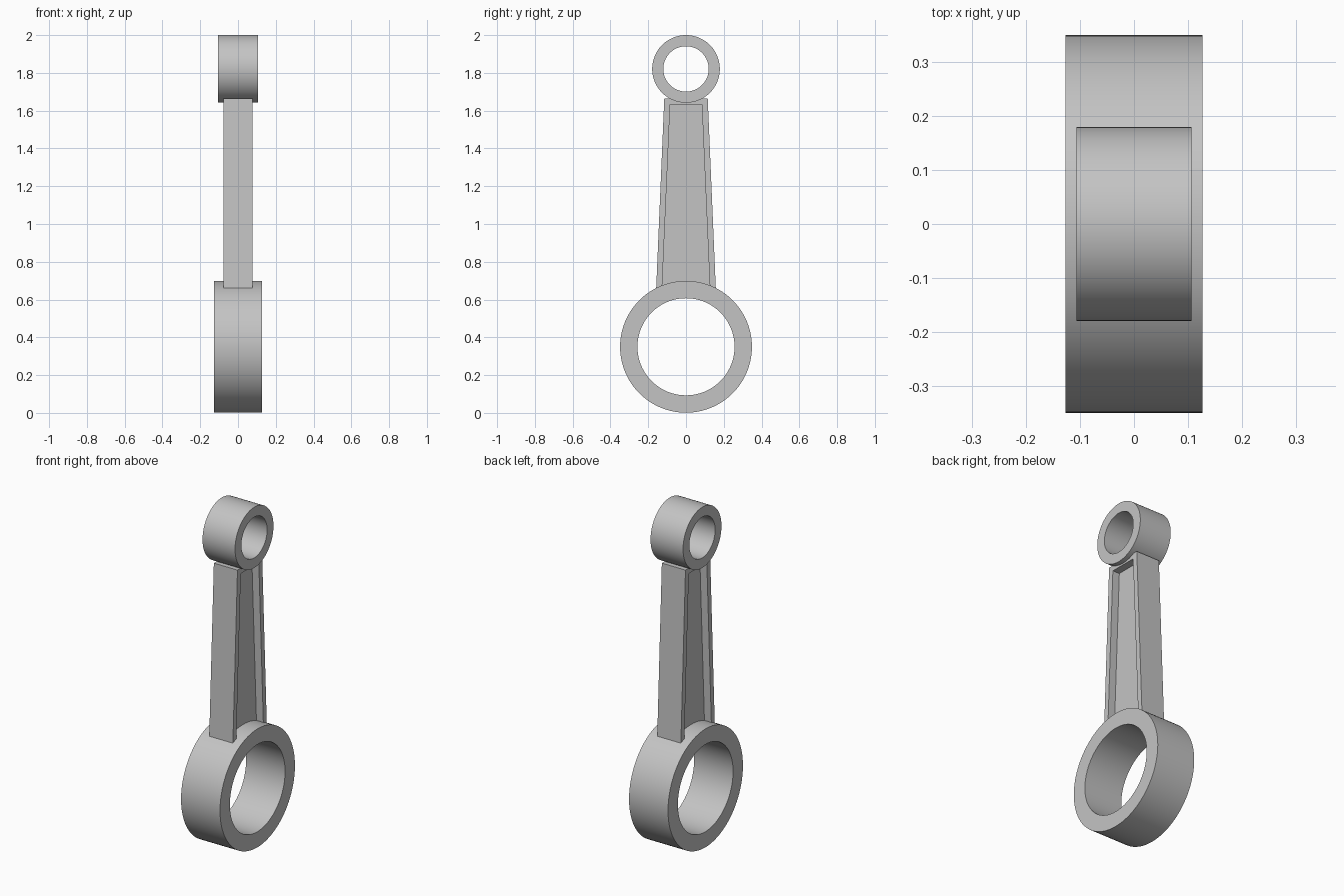
import bpy
import bmesh
import math
from mathutils import Matrix, Vector

cube = bpy.data.objects.get("Cube")
if cube:
    bpy.data.objects.remove(cube, do_unlink=True)

GREY = (0.55, 0.55, 0.55, 1.0)
steel = bpy.data.materials.new("grey steel")
steel.use_nodes = True
steel.diffuse_color = GREY
steel.node_tree.nodes["Principled BSDF"].inputs["Base Color"].default_value = GREY


def add_object(name, bm, smooth=False):
    bmesh.ops.recalc_face_normals(bm, faces=bm.faces)
    mesh = bpy.data.meshes.new(name)
    bm.to_mesh(mesh)
    bm.free()
    mesh.materials.append(steel)
    obj = bpy.data.objects.new(name, mesh)
    bpy.context.collection.objects.link(obj)
    if smooth:
        bpy.ops.object.select_all(action="DESELECT")
        obj.select_set(True)
        bpy.context.view_layer.objects.active = obj
        bpy.ops.object.shade_smooth_by_angle(angle=math.radians(30))
    return obj


def bearing_ring(name, z, outer, inner, half_width):
    """Spin a rectangular section around the x axis."""
    bm = bmesh.new()
    section = [bm.verts.new((x, 0, r)) for x, r in (
        (-half_width, inner), (half_width, inner),
        (half_width, outer), (-half_width, outer))]
    edges = [bm.edges.new((section[i], section[(i + 1) % 4])) for i in range(4)]
    bmesh.ops.spin(bm, geom=section + edges, cent=(0, 0, 0), axis=(1, 0, 0),
                   angle=math.tau, steps=96, use_merge=True)
    bmesh.ops.remove_doubles(bm, verts=bm.verts, dist=1e-5)
    bmesh.ops.translate(bm, verts=bm.verts, vec=(0, 0, z))
    return add_object(name, bm, smooth=True)


def tapered_beam(name, z0, z1, half_y0, half_y1, half_x, rim, depth):
    """Tapered bar with a pocket sunk into each broad side."""
    bm = bmesh.new()
    bmesh.ops.create_cube(bm, size=2)
    for v in bm.verts:
        top = v.co.z > 0
        v.co = Vector((v.co.x * half_x,
                       v.co.y * (half_y1 if top else half_y0),
                       z1 if top else z0))
    bm.normal_update()
    sides = [f for f in bm.faces if abs(f.normal.x) > 0.9]
    # Inset the rim, then sink the panel straight in
    bmesh.ops.inset_individual(bm, faces=sides, thickness=rim)
    for f in sides:
        panel = bmesh.ops.extrude_discrete_faces(bm, faces=[f])["faces"][0]
        shift = -math.copysign(depth, panel.calc_center_median().x)
        bmesh.ops.translate(bm, verts=panel.verts, vec=(shift, 0, 0))
    return add_object(name, bm)


# Large and small bearing ends
bearing_ring("big_end_ring", 0.35, 0.349, 0.257, 0.127)
bearing_ring("small_end_ring", 1.821, 0.179, 0.12, 0.106)

# Shank, with its lower end buried in the large ring
tapered_beam("shank", 0.63, 1.665, 0.159, 0.115, 0.077, 0.045, 0.045)
